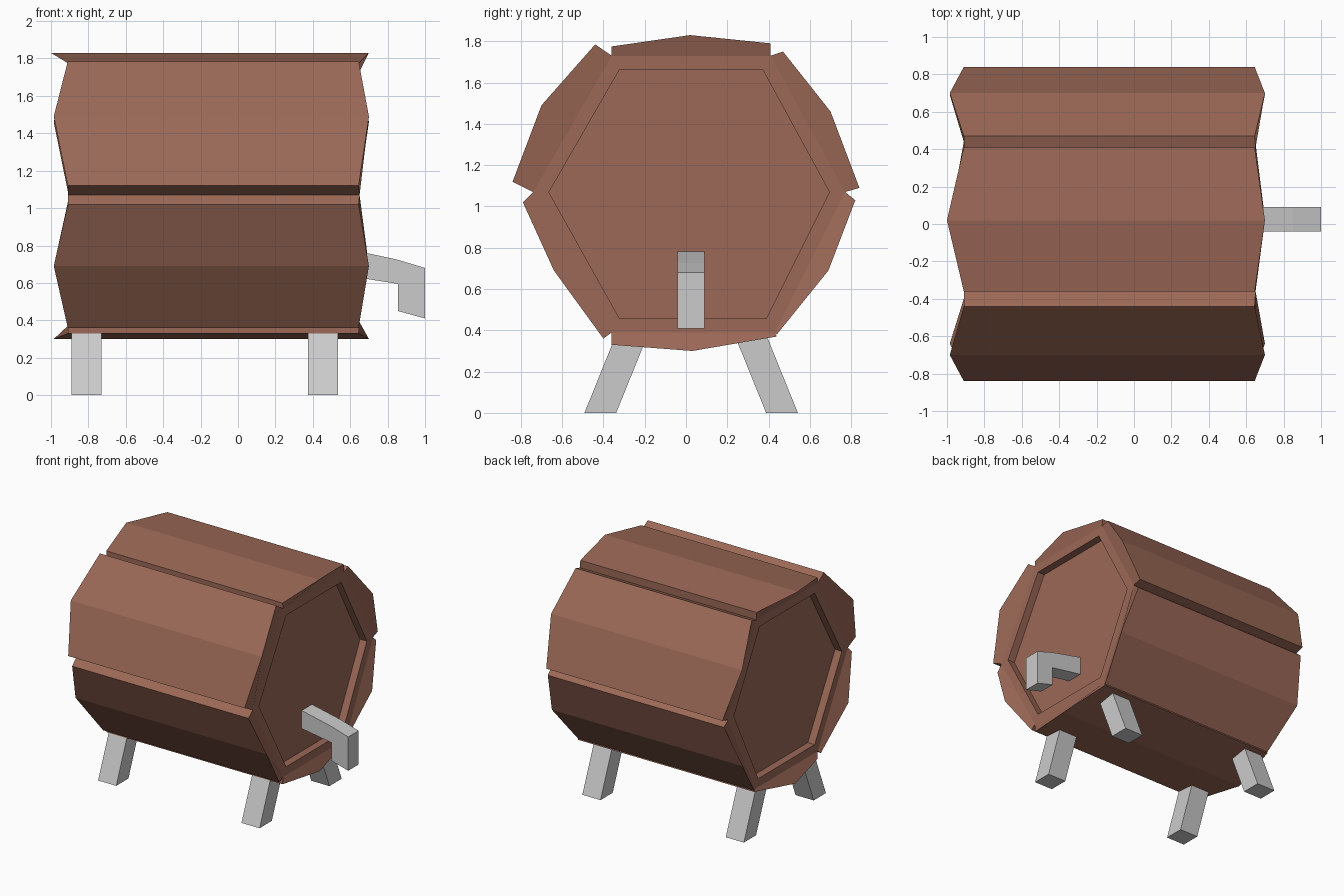
import bpy, bmesh

if "Cube" in bpy.data.objects:
    bpy.data.objects.remove(bpy.data.objects["Cube"])

wood = bpy.data.materials.new("brown_wood")
wood.diffuse_color = (0.33, 0.14, 0.095, 1)
wood.use_nodes = True
wood.node_tree.nodes["Principled BSDF"].inputs["Base Color"].default_value = wood.diffuse_color


def loft(name, rings, mat=None):
    """Skin a list of equal-length closed rings and cap both ends."""
    bm = bmesh.new()
    rows = [[bm.verts.new(p) for p in ring] for ring in rings]
    n = len(rows[0])
    for a, b in zip(rows, rows[1:]):
        for i in range(n):
            j = (i + 1) % n
            bm.faces.new((a[i], a[j], b[j], b[i]))
    bm.faces.new(rows[0][::-1])
    bm.faces.new(rows[-1])
    bmesh.ops.recalc_face_normals(bm, faces=bm.faces)
    me = bpy.data.meshes.new(name)
    bm.to_mesh(me)
    bm.free()
    if mat:
        me.materials.append(mat)
    ob = bpy.data.objects.new(name, me)
    bpy.context.collection.objects.link(ob)
    return ob


# Hexagonal barrel core with recessed ends
hexagon = [(-0.36, 1.73), (0.41, 1.73), (0.77, 1.07),
           (0.43, 0.39), (-0.36, 0.39), (-0.74, 1.07)]


def hex_ring(x, s):
    return [(x, 0.02 + (y - 0.02) * s, 1.06 + (z - 1.06) * s) for y, z in hexagon]


loft("barrel_core", [hex_ring(-0.85, 0.9), hex_ring(-0.91, 0.9), hex_ring(-0.91, 1),
                     hex_ring(0.65, 1), hex_ring(0.65, 0.9), hex_ring(0.59, 0.9)], wood)

# Staves: outer edge, ridge, outer edge (y, z) over each hexagon side
staves = [
    [(-0.36, 1.775), (0.02, 1.83), (0.41, 1.79)],
    [(0.47, 1.75), (0.70, 1.46), (0.84, 1.09)],
    [(0.82, 1.03), (0.69, 0.69), (0.44, 0.38)],
    [(0.44, 0.37), (0.03, 0.30), (-0.36, 0.33)],
    [(-0.40, 0.36), (-0.64, 0.69), (-0.79, 1.02)],
    [(-0.84, 1.12), (-0.70, 1.49), (-0.44, 1.785)],
]
for k, outer in enumerate(staves):
    section = outer + [hexagon[(k + 1) % 6], hexagon[k]]
    left = (-0.91, -0.985, -0.91, -0.91, -0.91)
    if k == 0:
        left = (-0.91, -1.0, -0.91, -0.91, -0.91)
    right = (0.645, 0.70, 0.645, 0.65, 0.65)
    loft(f"stave_{k + 1}", [[(x, y, z) for x, (y, z) in zip(xs, section)]
                            for xs in (left, right)], wood)

# Four splayed legs
for xn, x in (("left", -0.81), ("right", 0.455)):
    for yn, s in (("front", -1), ("back", 1)):
        rings = []
        for z, y in ((0, 0.44), (0.42, 0.27)):
            yc = 0.025 + s * y
            rings.append([(x + dx, yc + dy, z) for dx, dy in
                          ((-0.08, -0.077), (0.08, -0.077), (0.08, 0.077), (-0.08, 0.077))])
        loft(f"{yn}_{xn}_leg", rings)

# Bent tap
tap = [(0.57, 0.785), (0.85, 0.725), (1.0, 0.68), (1.0, 0.41),
       (0.855, 0.45), (0.855, 0.595), (0.57, 0.64)]
loft("tap", [[(x, y, z) for x, z in tap] for y in (-0.04, 0.09)])
